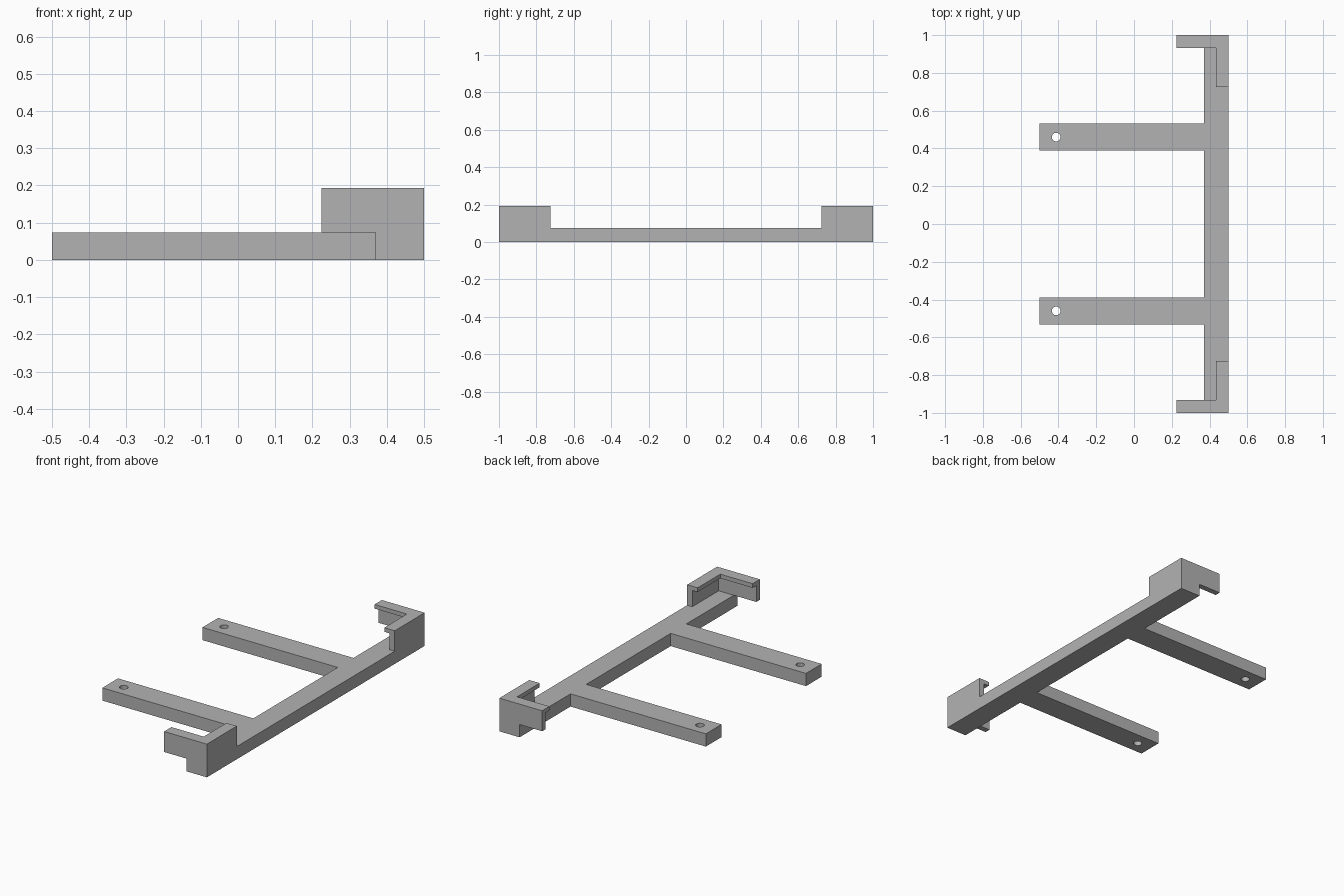
import bpy
import bmesh

cube = bpy.data.objects.get("Cube")
if cube:
    bpy.data.objects.remove(cube, do_unlink=True)

# Main dimensions
X_END, Y_END = 0.5, 1.0
RAIL_X = 0.37                     # inner edge of the rail
ARM_IN, ARM_OUT = 0.388, 0.532    # arm sides, distance from the middle
BASE_H, TOP_H = 0.074, 0.193
WALL, LIP, LIP_T = 0.033, 0.067, 0.024
BRACKET_Y, BRACKET_X = 0.725, 0.225
HOLE_X, HOLE_Y, HOLE_R = -0.412, 0.46, 0.023

grey = bpy.data.materials.new("plain grey")
grey.use_nodes = True
colour = (0.45, 0.45, 0.45, 1)
grey.diffuse_color = colour
grey.node_tree.nodes["Principled BSDF"].inputs["Base Color"].default_value = colour


def finish(bm, name):
    bmesh.ops.recalc_face_normals(bm, faces=bm.faces)
    mesh = bpy.data.meshes.new(name)
    bm.to_mesh(mesh)
    bm.free()
    mesh.materials.append(grey)
    obj = bpy.data.objects.new(name, mesh)
    bpy.context.collection.objects.link(obj)
    return obj


def make_frame():
    # One flat outline: long rail with two arms, extruded upwards
    half = [(RAIL_X, ARM_IN), (-X_END, ARM_IN), (-X_END, ARM_OUT),
            (RAIL_X, ARM_OUT), (RAIL_X, Y_END), (X_END, Y_END)]
    outline = half + [(x, -y) for x, y in reversed(half)]
    bm = bmesh.new()
    face = bm.faces.new([bm.verts.new((x, y, 0)) for x, y in outline])
    result = bmesh.ops.extrude_face_region(bm, geom=[face])
    verts = [v for v in result["geom"] if isinstance(v, bmesh.types.BMVert)]
    bmesh.ops.translate(bm, verts=verts, vec=(0, 0, BASE_H))
    return finish(bm, "frame")


def drill(target, name, y):
    # Screw hole through the end of an arm
    bm = bmesh.new()
    bmesh.ops.create_cone(bm, cap_ends=True, segments=32, radius1=HOLE_R,
                          radius2=HOLE_R, depth=0.4)
    cutter = finish(bm, name)
    cutter.location = (HOLE_X, y, 0)
    cutter.hide_render = True
    cutter.hide_set(True)
    cutter.display_type = 'WIRE'
    mod = target.modifiers.new(name, 'BOOLEAN')
    mod.operation = 'DIFFERENCE'
    mod.solver = 'EXACT'
    mod.object = cutter


def make_bracket(name, side):
    # Wall with an inward lip, swept round the corner with a mitre
    section = [(0, BASE_H), (0, TOP_H), (LIP, TOP_H), (LIP, TOP_H - LIP_T),
               (WALL, TOP_H - LIP_T), (WALL, BASE_H)]
    bm = bmesh.new()
    stations = [
        [(X_END - d, BRACKET_Y, z) for d, z in section],
        [(X_END - d, Y_END - d, z) for d, z in section],
        [(BRACKET_X, Y_END - d, z) for d, z in section],
    ]
    rings = [[bm.verts.new((x, y * side, z)) for x, y, z in ring]
             for ring in stations]
    count = len(section)
    for a, b in zip(rings, rings[1:]):
        for i in range(count):
            j = (i + 1) % count
            bm.faces.new((a[i], a[j], b[j], b[i]))
    bm.faces.new(rings[0])
    bm.faces.new(rings[-1])
    return finish(bm, name)


frame = make_frame()
for label, side in (("front", -1), ("back", 1)):
    drill(frame, label + "_hole_cutter", side * HOLE_Y)
    make_bracket(label + "_corner_bracket", side)
